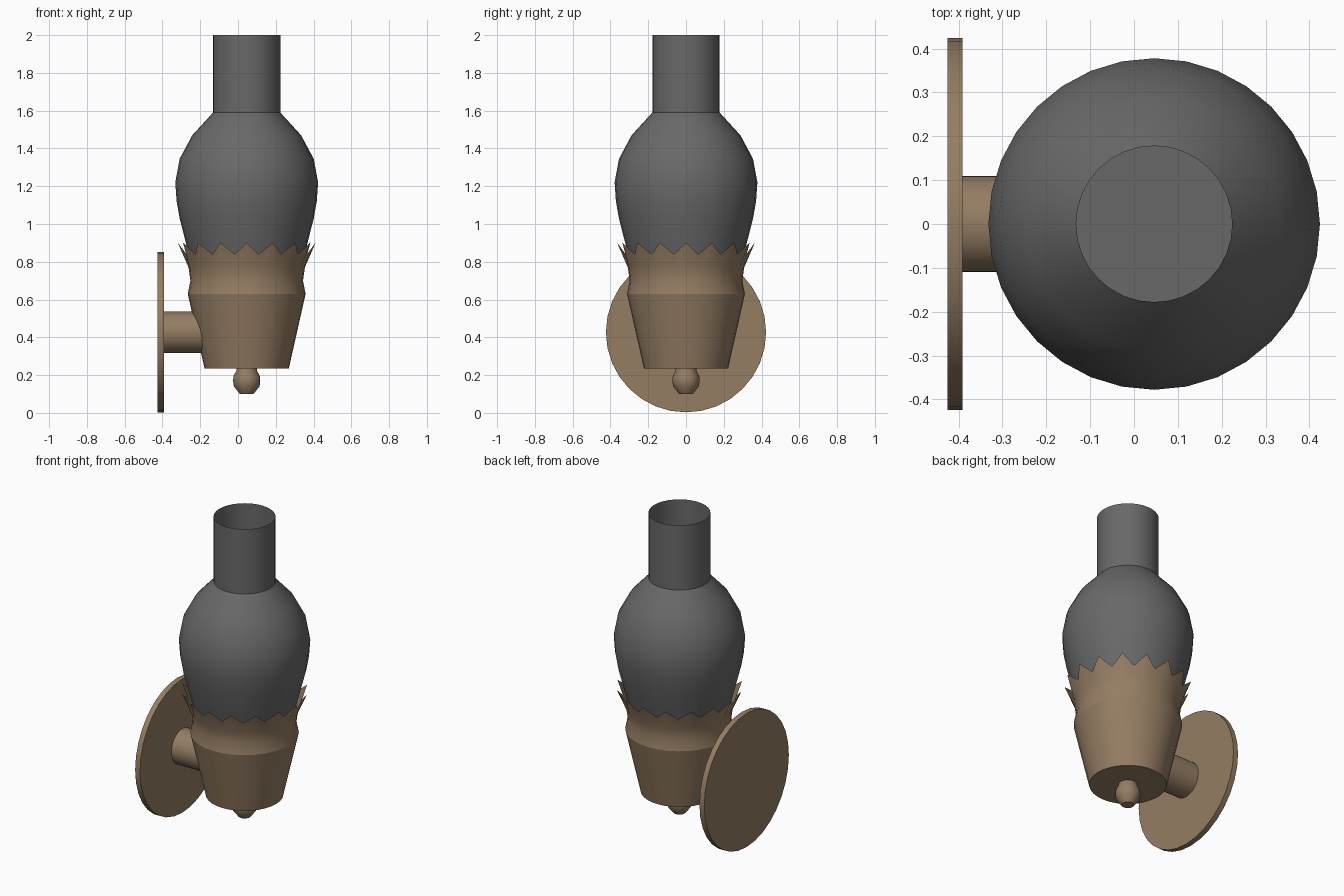
import bpy, bmesh, math
from mathutils import Matrix

if "Cube" in bpy.data.objects:
    bpy.data.objects.remove(bpy.data.objects["Cube"])

CX = 0.046   # lamp axis
SEG = 32


def material(name, rgb):
    m = bpy.data.materials.new(name)
    m.diffuse_color = (*rgb, 1)
    m.use_nodes = True
    m.node_tree.nodes["Principled BSDF"].inputs["Base Color"].default_value = m.diffuse_color
    return m


brass = material("aged brass", (0.30, 0.205, 0.125))
smoke = material("smoky glass grey", (0.14, 0.14, 0.14))


def lathe(name, profile, mat, matrix, cap_start=False, cap_end=False, teeth=None, angle=35):
    """Revolve (radius, height) points; teeth = (radius, height) of alternate rim points."""
    bm = bmesh.new()
    rings = []
    for k, point in enumerate(profile):
        ring = []
        for i in range(SEG):
            r, h = point
            if teeth and k == len(profile) - 1 and i % 2 == 0:
                r, h = teeth
            a = 2 * math.pi * i / SEG
            ring.append(bm.verts.new((r * math.cos(a), r * math.sin(a), h)))
        rings.append(ring)
    for lo, hi in zip(rings, rings[1:]):
        for i in range(SEG):
            j = (i + 1) % SEG
            bm.faces.new((lo[i], lo[j], hi[j], hi[i]))
    if cap_start:
        bm.faces.new(rings[0][::-1])
    if cap_end:
        bm.faces.new(rings[-1])
    mesh = bpy.data.meshes.new(name)
    bm.to_mesh(mesh)
    bm.free()
    mesh.materials.append(mat)
    ob = bpy.data.objects.new(name, mesh)
    bpy.context.collection.objects.link(ob)
    ob.matrix_world = matrix
    bpy.ops.object.select_all(action='DESELECT')
    ob.select_set(True)
    bpy.context.view_layer.objects.active = ob
    bpy.ops.object.shade_smooth_by_angle(angle=math.radians(angle))
    return ob


upright = Matrix.Translation((CX, 0, 0))
sideways = Matrix.Translation((0, 0, 0.427)) @ Matrix.Rotation(math.pi / 2, 4, 'Y')

# Glass chimney: bulb with a closed base and an open straight neck
lathe("glass_chimney", [(0.25, 0.64), (0.285, 0.76), (0.322, 0.90), (0.355, 1.03),
                        (0.371, 1.12), (0.378, 1.22), (0.355, 1.345), (0.288, 1.47),
                        (0.178, 1.59), (0.178, 2.0)], smoke, upright, cap_start=True)

# Tapered cup holding the glass
lathe("cup", [(0.223, 0.235), (0.312, 0.63)], brass, upright, cap_start=True)

# Flared crown with pointed teeth
lathe("crown", [(0.312, 0.63), (0.298, 0.70), (0.308, 0.77), (0.326, 0.84)],
      brass, upright, teeth=(0.365, 0.902))

# Small finial below the cup
lathe("finial", [(0.036, 0.10), (0.068, 0.14), (0.072, 0.17), (0.070, 0.195),
                 (0.055, 0.222), (0.055, 0.24)], brass, upright, cap_start=True, cap_end=True)

# Wall arm and round wall plate
lathe("wall_arm", [(0.11, -0.40), (0.11, -0.14)], brass, sideways, cap_end=True)
lathe("wall_plate", [(0.424, -0.425), (0.424, -0.391)], brass, sideways,
      cap_start=True, cap_end=True)
